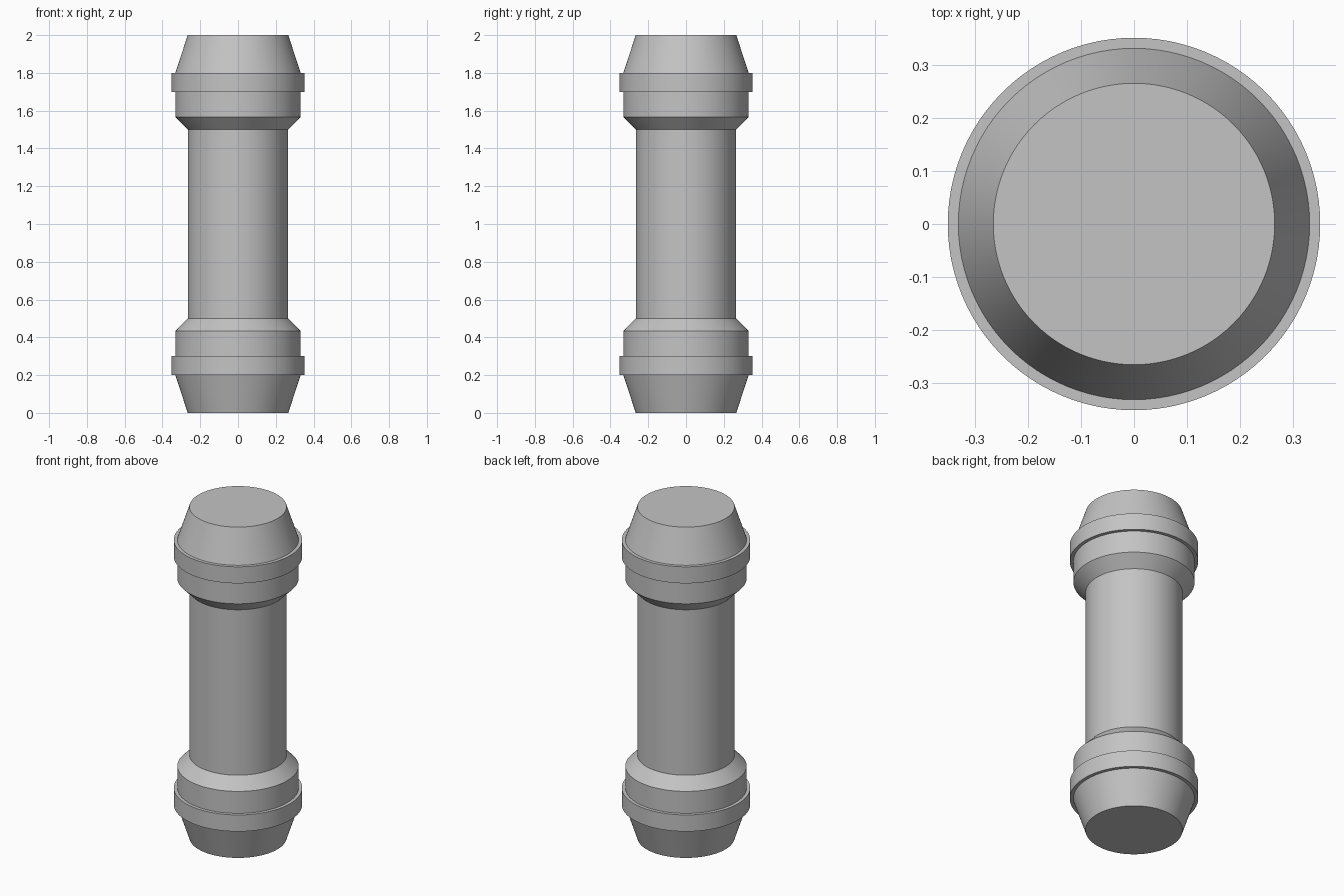
import bpy
import bmesh
from math import cos, sin, tau, radians

if "Cube" in bpy.data.objects:
    bpy.data.objects.remove(bpy.data.objects["Cube"], do_unlink=True)

SEGMENTS = 96
HEIGHT = 2.0
SHAFT_R, SLEEVE_R, COLLAR_R = 0.266, 0.332, 0.352

grey = bpy.data.materials.new("plain grey")
grey.use_nodes = True
colour = (0.55, 0.55, 0.55, 1)
grey.diffuse_color = colour
grey.node_tree.nodes["Principled BSDF"].inputs["Base Color"].default_value = colour


def lathe(name, profile, close_bottom=False, close_top=False):
    """Revolve (radius, height) points, listed bottom to top, about z."""
    bm = bmesh.new()
    angles = [tau * i / SEGMENTS for i in range(SEGMENTS)]
    rings = [[bm.verts.new((r * cos(a), r * sin(a), z)) for a in angles]
             for r, z in profile]
    for low, high in zip(rings, rings[1:]):
        for i in range(SEGMENTS):
            j = (i + 1) % SEGMENTS
            bm.faces.new((low[i], low[j], high[j], high[i]))
    if close_bottom:
        bm.faces.new(rings[0][::-1])
    if close_top:
        bm.faces.new(rings[-1])
    mesh = bpy.data.meshes.new(name)
    bm.to_mesh(mesh)
    bm.free()
    mesh.materials.append(grey)
    obj = bpy.data.objects.new(name, mesh)
    bpy.context.collection.objects.link(obj)
    bpy.ops.object.select_all(action="DESELECT")
    obj.select_set(True)
    bpy.context.view_layer.objects.active = obj
    bpy.ops.object.shade_smooth_by_angle(angle=radians(15))
    return obj


# Central shaft
lathe("shaft", [(SHAFT_R, 0.5), (SHAFT_R, HEIGHT - 0.5)])

# Matching ends: tapered tip, raised collar, sleeve with sloped shoulder
end_parts = {
    "tip": [(SHAFT_R, 0), (SLEEVE_R, 0.2)],
    "collar": [(SLEEVE_R, 0.2), (COLLAR_R, 0.2), (COLLAR_R, 0.3), (SLEEVE_R, 0.3)],
    "sleeve": [(SLEEVE_R, 0.3), (SLEEVE_R, 0.433), (SHAFT_R, 0.5)],
}
for part, profile in end_parts.items():
    flipped = [(r, HEIGHT - z) for r, z in reversed(profile)]
    is_tip = part == "tip"
    lathe("lower_" + part, profile, close_bottom=is_tip)
    lathe("upper_" + part, flipped, close_top=is_tip)
